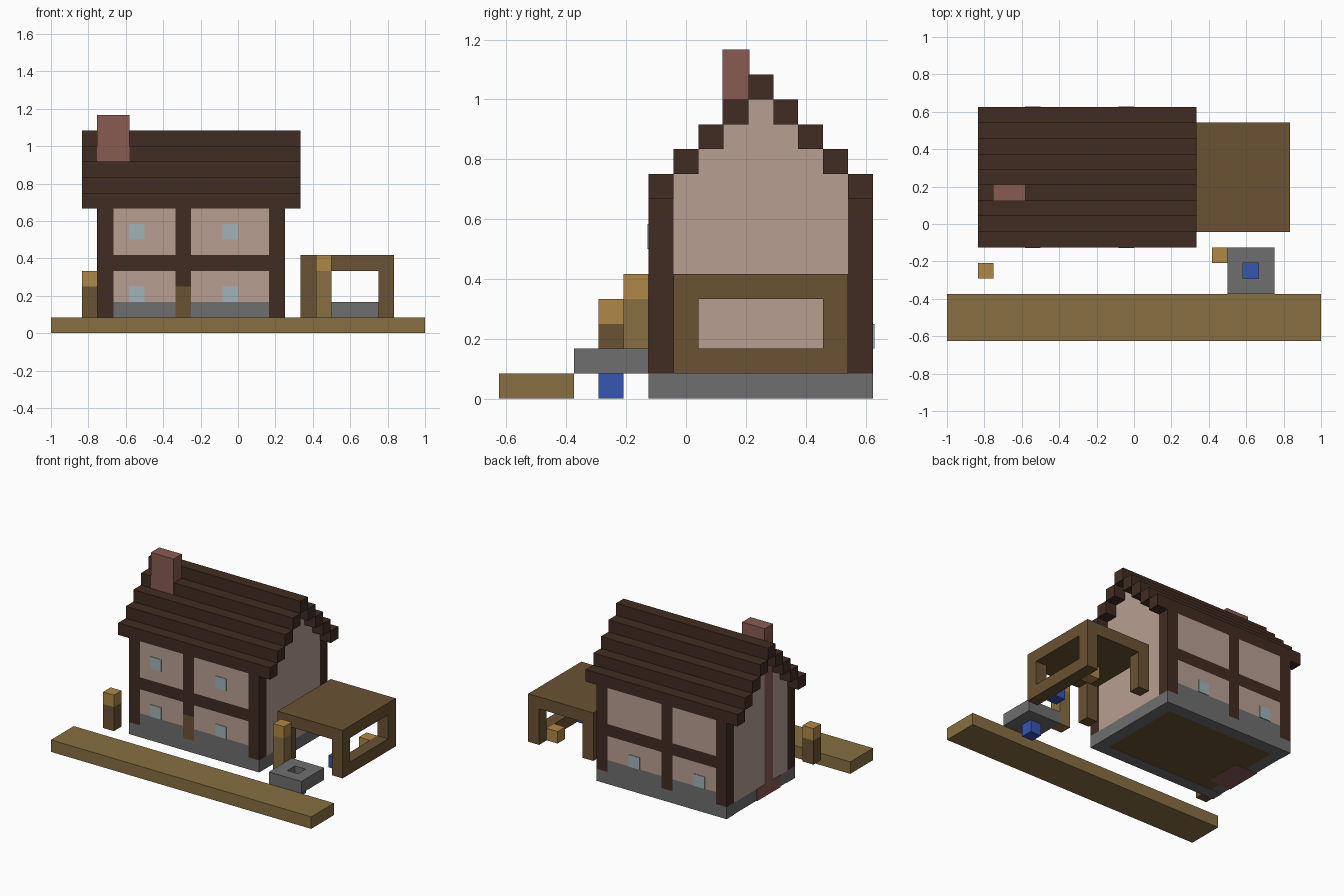
import bpy, bmesh
from mathutils import Matrix, Vector

cube = bpy.data.objects.get("Cube")
if cube:
    bpy.data.objects.remove(cube)

U = 1 / 12   # one building block


def material(name, hex_code):
    srgb = [int(hex_code[i:i + 2], 16) / 255 for i in (0, 2, 4)]
    col = [c / 12.92 if c < 0.04 else ((c + 0.055) / 1.055) ** 2.4 for c in srgb] + [1]
    m = bpy.data.materials.new(name)
    m.use_nodes = True
    m.diffuse_color = col
    node = next(n for n in m.node_tree.nodes if n.type == 'BSDF_PRINCIPLED')
    node.inputs["Base Color"].default_value = col
    node.inputs["Roughness"].default_value = 0.9
    return m


DARK = material("dark_timber", "402C22")
PLASTER = material("plaster", "B89F91")
STONE = material("stone", "6E6E6E")
WOOD = material("brown_wood", "6B5233")
STRAW = material("pale_wood", "877042")
GOLD = material("lantern_gold", "B08846")
BLUE = material("water_blue", "3656B4")
BRICK = material("brick", "885B52")
GLASS = material("glass", "A0B4B8")


def finish(name, bm, mat):
    bmesh.ops.recalc_face_normals(bm, faces=bm.faces)
    me = bpy.data.meshes.new(name)
    bm.to_mesh(me)
    bm.free()
    me.materials.append(mat)
    ob = bpy.data.objects.new(name, me)
    bpy.context.collection.objects.link(ob)
    return ob


def boxes(name, mat, *spans, grow=0):
    """Join boxes, each given as (x0, x1, y0, y1, z0, z1) in blocks."""
    bm = bmesh.new()
    for x0, x1, y0, y1, z0, z1 in spans:
        lo = Vector((x0 - grow, y0 - grow, z0)) * U
        hi = Vector((x1 + grow, y1 + grow, z1)) * U
        bmesh.ops.create_cube(bm, size=1, matrix=Matrix.Translation((lo + hi) / 2)
                              @ Matrix.Diagonal((*(hi - lo), 1)))
    return finish(name, bm, mat)


# House extents, walls one block thick
L, R, F, B = -9, 3, -1.5, 7.5
MID = (F + B) / 2
BAYS = [(-8, -4), (-3, 2)]

# Stone footing, timber floor
boxes("footing", STONE,
      (L, R, F, F + 1, 0, 1), (L, R, B - 1, B, 0, 1),
      (R - 1, R, F + 1, B - 1, 0, 1), (L, L + 1, F + 1, B - 1, 0.04, 1))
boxes("floor", WOOD, (L + 1, R - 1, F + 1, B - 1, 0.04, 1))

# Front and back walls: posts, beams, panels, sills and panes
for side, y0 in (("front", F), ("back", B - 1)):
    y1 = y0 + 1
    foot = 3 if side == "front" else 1
    boxes(side + "_posts", DARK, (L, L + 1, y0, y1, 1, 8), (R - 1, R, y0, y1, 1, 8),
          (-4, -3, y0, y1, foot, 8))
    boxes(side + "_beams", DARK, *[(a, b, y0, y1, 4, 5) for a, b in BAYS])
    boxes(side + "_sills", STONE, *[(a, b, y0, y1, 1, 2) for a, b in BAYS])
    boxes(side + "_panels", PLASTER,
          *[(a, b, y0, y1, lo, hi) for a, b in BAYS for lo, hi in ((2, 4), (5, 8))])
    outer = (y0 - 0.05, y0) if side == "front" else (y1, y1 + 0.05)
    levels = (2, 6) if side == "front" else (2,)
    boxes(side + "_windows", GLASS,
          *[(x, x + 1, *outer, z, z + 1) for x in (-7, -1) for z in levels])
boxes("door", WOOD, (-4, -3, F, F + 1, 1, 3))

# Stepped gable walls
half = [(F + 1, 1)]
for i in range(4):
    half += [(F + 1 + i, 9 + i), (F + 2 + i, 9 + i)]
half = half[:-1]
profile = half + [(2 * MID - y, z) for y, z in reversed(half)]
for name, x in (("left_gable", L), ("right_gable", R - 1)):
    bm = bmesh.new()
    face = bm.faces.new([bm.verts.new((x * U, y * U, z * U)) for y, z in profile])
    ext = bmesh.ops.extrude_face_region(bm, geom=[face], use_keep_orig=True)
    bmesh.ops.translate(bm, vec=(U, 0, 0),
                        verts=[v for v in ext["geom"] if isinstance(v, bmesh.types.BMVert)])
    finish(name, bm, PLASTER)

# Roof: stepped logs overhanging both gables
boxes("roof", DARK, *[(L - 1, R + 1, F + i, F + i + 1, 12 - abs(i - 4), 13 - abs(i - 4))
                      for i in range(9)])

# Chimney running down the left wall to a wider hearth
boxes("chimney", BRICK, (L, L + 2, 1.5, 2.5, 1, 14), grow=0.04)
boxes("hearth", BRICK, (L, L + 2, 0.5, 3.5, 0, 1), grow=0.04)

# Market stall: canopy, four legs, rail and goods
boxes("stall_canopy", WOOD, (4, 10, -0.5, 6.5, 4, 5))
boxes("stall_legs", WOOD, *[(x, x + 1, y, y + 1, 1, 4) for x in (4, 9) for y in (-0.5, 5.5)])
boxes("stall_rail", WOOD, (9, 10, 0.5, 5.5, 1, 2))
boxes("gold_crate", GOLD, (8, 9, 4.5, 5.5, 1, 2))
boxes("blue_crate", BLUE, (8, 9, 0.5, 1.5, 1, 2))

# Well: square stone ring over water
boxes("well_ring", STONE, (6, 9, -4.5, -3.5, 1, 2), (6, 9, -2.5, -1.5, 1, 2),
      (6, 7, -3.5, -2.5, 1, 2), (8, 9, -3.5, -2.5, 1, 2))
boxes("well_water", BLUE, (7, 8, -3.5, -2.5, 0, 1))

# Lantern posts
for side, x, y, top, mat in (("left", 5, -2.5, 4, STRAW), ("right", -10, -3.5, 3, WOOD)):
    boxes(side + "_lantern_post", mat, (x, x + 1, y, y + 1, 1, top))
    boxes(side + "_lantern", GOLD, (x, x + 1, y, y + 1, top, top + 1))

# Road
boxes("road", STRAW, (-12, 12, -7.5, -4.5, 0, 1))
